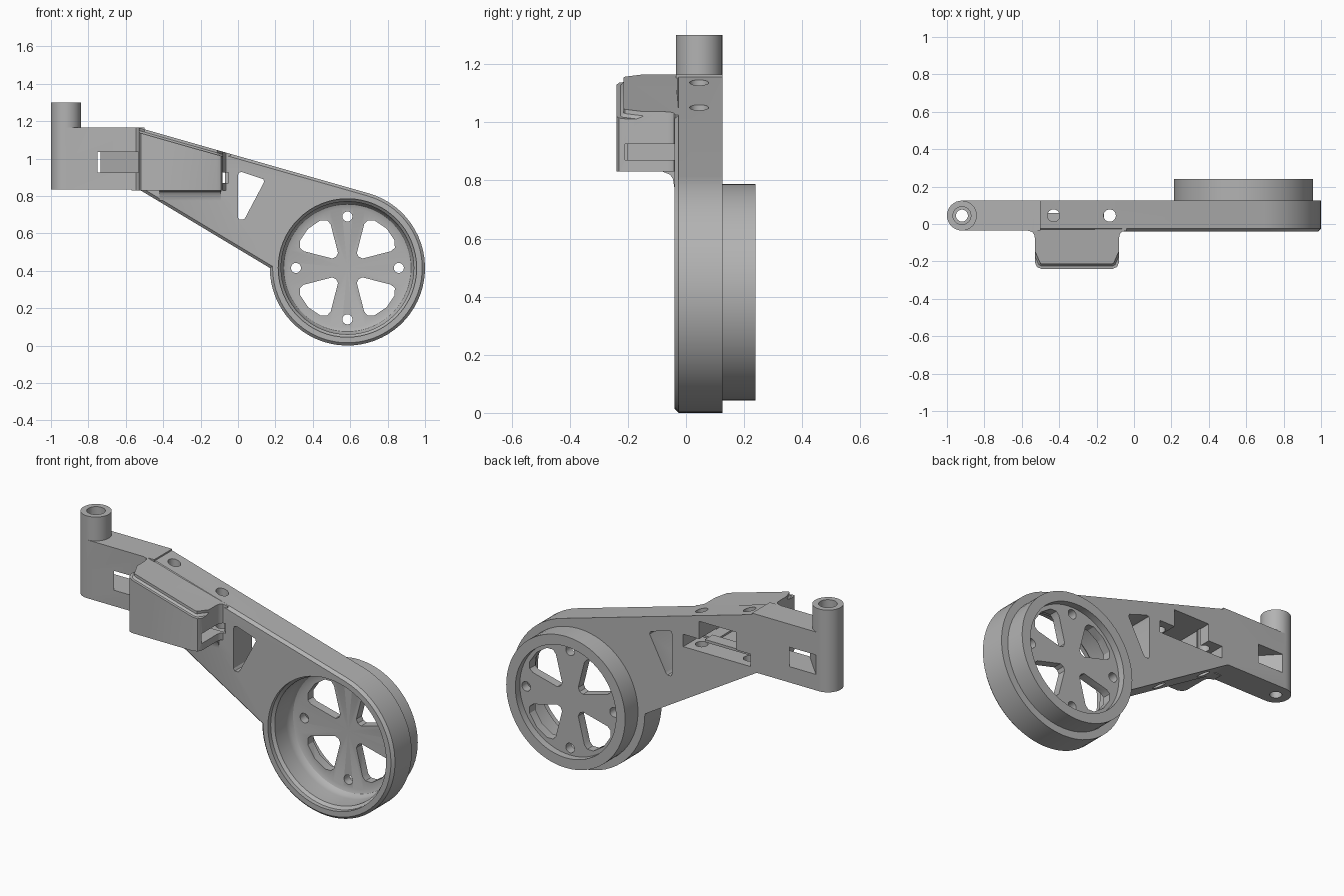
import bpy, bmesh
from math import sin, cos, radians, tau
from mathutils import Vector

if "Cube" in bpy.data.objects:
    bpy.data.objects.remove(bpy.data.objects["Cube"])

gray = bpy.data.materials.new("plain gray")
gray.use_nodes = True
gray.diffuse_color = (0.45, 0.45, 0.45, 1)
gray.node_tree.nodes["Principled BSDF"].inputs["Base Color"].default_value = gray.diffuse_color

HUB = (0.585, 0.415)
MID = 0.045


def finish(name, bm):
    bmesh.ops.recalc_face_normals(bm, faces=bm.faces)
    mesh = bpy.data.meshes.new(name)
    bm.to_mesh(mesh)
    bm.free()
    mesh.materials.append(gray)
    obj = bpy.data.objects.new(name, mesh)
    bpy.context.collection.objects.link(obj)
    return obj


def prism_mesh(pts, axis, a, b):
    """Extrude a 2D outline along an axis from a to b."""
    place = {"x": lambda u, v: (a, u, v), "y": lambda u, v: (u, a, v),
             "z": lambda u, v: (u, v, a)}[axis]
    bm = bmesh.new()
    face = bm.faces.new([bm.verts.new(place(*p)) for p in pts])
    ext = bmesh.ops.extrude_face_region(bm, geom=[face])
    step = Vector([(b - a) if c == axis else 0 for c in "xyz"])
    bmesh.ops.translate(bm, vec=step, verts=[g for g in ext["geom"] if isinstance(g, bmesh.types.BMVert)])
    return bm


def prism(name, pts, axis, a, b):
    return finish(name, prism_mesh(pts, axis, a, b))


def arc(c, r, start, end, n):
    angles = [radians(start + (end - start) * i / n) for i in range(n + 1)]
    return [(c[0] + r * cos(t), c[1] + r * sin(t)) for t in angles]


def cylinder(name, c, r, axis, a, b, n=24):
    return prism(name, arc(c, r, 0, 360, n)[:-1], axis, a, b)


def box(name, x0, x1, y0, y1, z0, z1):
    return prism(name, [(x0, y0), (x1, y0), (x1, y1), (x0, y1)], "z", z0, z1)


def lathe(name, profile, n=64):
    """Spin (radius, y) points around the hub axis."""
    bm = bmesh.new()
    vs = [bm.verts.new((HUB[0] + r, y, HUB[1])) for r, y in profile]
    edges = [bm.edges.new(p) for p in zip(vs, vs[1:])]
    bmesh.ops.spin(bm, geom=vs + edges, cent=(HUB[0], 0, HUB[1]), axis=(0, 1, 0),
                   angle=tau, steps=n, use_duplicate=False)
    bmesh.ops.remove_doubles(bm, verts=bm.verts, dist=0.0001)
    return finish(name, bm)


def combine(target, other, operation):
    other.hide_render = True
    mod = target.modifiers.new(operation, "BOOLEAN")
    mod.operation, mod.solver, mod.object = operation, "EXACT", other
    bpy.context.view_layer.objects.active = target
    bpy.ops.object.modifier_apply(modifier=mod.name)
    bpy.data.objects.remove(other)


# Tapered arm plate running tangent into the hub rim, front edge chamfered
outline = [(-0.53, 0.835), (-0.53, 1.165)] + arc(HUB, 0.415, 74, -180, 46)
bm = prism_mesh(outline, "y", -0.04, 0.125)
front = [e for e in bm.edges if all(v.co.y < -0.03 for v in e.verts)
         and any(v.co.x > -0.5 for v in e.verts)]
bmesh.ops.bevel(bm, geom=front, offset=0.015, segments=1, affect="EDGES")
body = finish("arm_body", bm)

# Round-ended mounting block and its upright tube
post = (-0.92, MID)
combine(body, prism("end_block", arc(post, 0.08, 90, 270, 16) + [(-0.5, -0.035), (-0.5, 0.125)],
                    "z", 0.835, 1.165), "UNION")
combine(body, cylinder("upright_tube", post, 0.08, "z", 1.0, 1.3, 32), "UNION")

# Front housing with filleted roots and a top that follows the arm's slope
half = [(0.265, -0.035), (0.24, -0.042), (0.229, -0.055), (0.225, -0.075),
        (0.225, -0.205), (0.214, -0.23), (0.19, -0.24)]
plan = [(-0.305 + x, y) for x, y in half] + [(-0.305 - x, y) for x, y in reversed(half)]
plan = [(plan[0][0], 0.02)] + plan + [(plan[-1][0], 0.02)]
bm = prism_mesh(plan, "z", 0.83, 1.2)
for v in bm.verts:
    if v.co.z > 1:
        v.co.z = min(1.165, 1.165 - (v.co.x + 0.53) * 0.2854)
rim = [e for e in bm.edges if all(v.co.z > 1 and v.co.y < -0.2 for v in e.verts)]
bmesh.ops.bevel(bm, geom=rim, offset=0.025, segments=3, affect="EDGES")
combine(body, finish("housing", bm), "UNION")
root = [(-0.08, 0.84), (-0.08, 0.83), (-0.055, 0.82), (-0.045, 0.805), (-0.04, 0.775), (0, 0.775), (0, 0.84)]
combine(body, prism("housing_fillet", root, "x", -0.42, -0.09), "UNION")

# Rear hub boss
combine(body, cylinder("hub_boss", HUB, 0.372, "y", 0.1, 0.24, 64), "UNION")

# Hub hollows: deep front cup with a rounded floor, shallow rear recess
cutters = [
    lathe("front_cup", [(0, 0.15), (0.32, 0.15), (0.34, 0.142), (0.352, 0.125), (0.355, 0.1),
                        (0.355, 0), (0.37, -0.015), (0.37, -0.06), (0, -0.06)]),
    cylinder("rear_recess", HUB, 0.315, "y", 0.2, 0.3, 64),
]

# Four wedge openings and four bolt holes through the hub floor
wedge = [(0.095, 58), (0.085, 45), (0.095, 32), (0.25, 21), (0.275, 23), (0.292, 30),
         (0.297, 45), (0.292, 60), (0.275, 67), (0.25, 69)]
for k in range(4):
    turn = 90 * k
    pts = [(HUB[0] + r * cos(radians(a + turn)), HUB[1] + r * sin(radians(a + turn))) for r, a in wedge]
    cutters.append(prism("spoke_opening", pts, "y", 0.1, 0.3))
    bolt = (HUB[0] + 0.275 * cos(radians(turn)), HUB[1] + 0.275 * sin(radians(turn)))
    cutters.append(cylinder("bolt_hole", bolt, 0.027, "y", 0.1, 0.3, 16))

# Triangular window in the plate
window = [(0, 0.91), (0, 0.685), (0.008, 0.673), (0.028, 0.673), (0.038, 0.682),
          (0.14, 0.875), (0.135, 0.89), (0.02, 0.928), (0.005, 0.925)]
cutters.append(prism("window", window, "y", -0.1, 0.2))

# Slanted strap channel through the end block, stepped tube bore, vertical screw holes
strap = [(-0.75, -0.035), (-0.75, -0.08), (-0.531, -0.08), (-0.531, -0.035), (-0.735, 0.125),
         (-0.735, 0.2), (-0.9, 0.2), (-0.9, 0.125)]
cutters.append(prism("strap_channel", strap, "z", 0.925, 1.035))
cutters.append(cylinder("tube_bore", post, 0.032, "z", 0.7, 1.4))
cutters.append(cylinder("tube_counterbore", post, 0.048, "z", 1.2, 1.4))
for x in (-0.43, -0.13):
    cutters.append(cylinder("screw_hole", (x, MID), 0.033, "z", 0.4, 1.4))

# Rear pocket into the housing with side slots and an outlet at the hub end
cutters.append(box("pocket", -0.4, -0.17, -0.2, 0.2, 0.86, 1.03))
cutters.append(box("pocket_slot", -0.49, -0.07, -0.03, 0.2, 0.86, 0.93))
cutters.append(box("outlet", -0.3, -0.05, -0.21, -0.02, 0.87, 0.925))

for cutter in cutters:
    combine(body, cutter, "DIFFERENCE")

# Small guide rail inside the pocket
rail = box("guide_rail", -0.495, -0.16, -0.01, 0.06, 0.885, 0.9)

for obj in (body, rail):
    bpy.ops.object.select_all(action="DESELECT")
    obj.select_set(True)
    bpy.context.view_layer.objects.active = obj
    bpy.ops.object.shade_smooth_by_angle(angle=radians(30))
